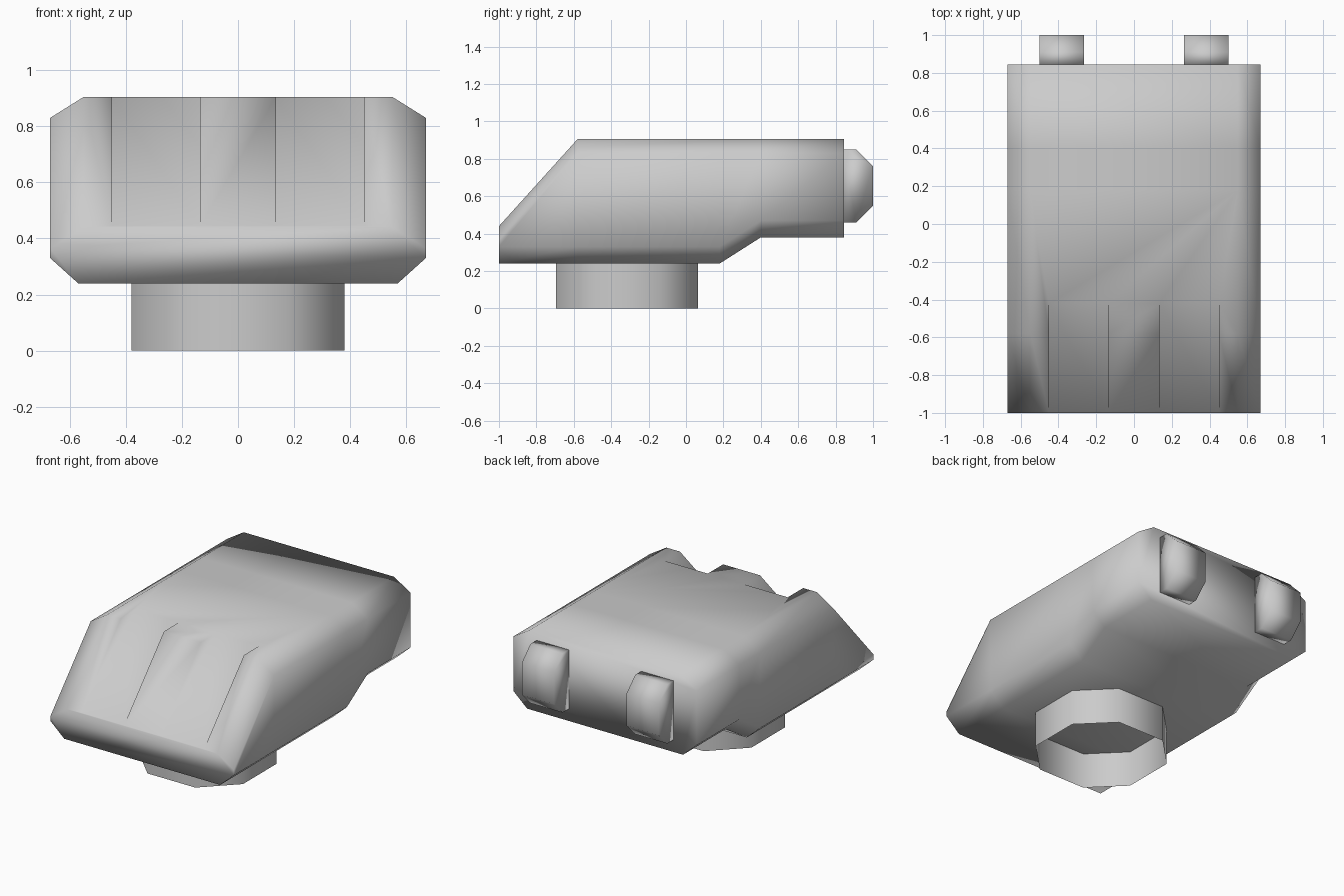
import bpy, bmesh

if "Cube" in bpy.data.objects:
    bpy.data.objects.remove(bpy.data.objects["Cube"])


def make(name, loops, cap=True):
    """Skin a run of matching closed loops into one smooth-shaded object."""
    bm = bmesh.new()
    rings = [[bm.verts.new(p) for p in loop] for loop in loops]
    n = len(rings[0])
    for a, b in zip(rings, rings[1:]):
        for i in range(n):
            j = (i + 1) % n
            bm.faces.new((a[i], a[j], b[j], b[i]))
    if cap:
        bm.faces.new(rings[0])
        bm.faces.new(rings[-1])
    bmesh.ops.recalc_face_normals(bm, faces=bm.faces)
    mesh = bpy.data.meshes.new(name)
    bm.to_mesh(mesh)
    bm.free()
    for p in mesh.polygons:
        p.use_smooth = True
    ob = bpy.data.objects.new(name, mesh)
    bpy.context.collection.objects.link(ob)
    return ob


def prism_x(name, profile, x0, x1):
    """Extrude a (y, z) profile along x."""
    return make(name, [[(x, y, z) for y, z in profile] for x in (x0, x1)])


# Main body: chamfered cross-section lofted along y (y, bottom z, top z)
def section(y, zb, zt):
    half = [(0.57, zb), (0.67, zb + 0.09), (0.67, zt - 0.075), (0.55, zt)]
    pts = half + [(-x, z) for x, z in reversed(half)]
    return [(x, y, z) for x, z in pts]


stations = [(-1, 0.24, 0.44), (-0.58, 0.24, 0.905), (0.18, 0.24, 0.905),
            (0.40, 0.38, 0.905), (0.845, 0.38, 0.905)]
body = make("body", [section(*s) for s in stations])

# Two wedge grooves cut in the sloping front
groove = [(-1.0, 0.441), (-0.42, 0.905), (-0.37, 0.945), (-0.37, 1.2),
          (-1.2, 1.2), (-1.2, 0.441)]
cutters = []
for s in (-1, 1):
    cutter = prism_x("groove_cutter", groove, s * 0.135, s * 0.45)
    cutter.hide_render = True
    mod = body.modifiers.new("groove", 'BOOLEAN')
    mod.operation = 'DIFFERENCE'
    mod.solver = 'EXACT'
    mod.object = cutter
    cutters.append(cutter)
bpy.context.view_layer.objects.active = body
body.select_set(True)
for mod in list(body.modifiers):
    bpy.ops.object.modifier_apply(modifier=mod.name)
for cutter in cutters:
    bpy.data.objects.remove(cutter)

# Rear pegs
peg = [(0.84, 0.46), (0.91, 0.46), (1.0, 0.55), (1.0, 0.76),
       (0.91, 0.85), (0.84, 0.85)]
for s, side in ((-1, "left"), (1, "right")):
    prism_x("rear_peg_" + side, peg, s * 0.265, s * 0.50)

# Open eight-sided collar underneath
a, b, cy = 0.38, 0.175, -0.315
octagon = [(a, -b), (a, b), (b, a), (-b, a), (-a, b), (-a, -b), (-b, -a), (b, -a)]
make("collar", [[(x, y + cy, z) for x, y in octagon] for z in (0, 0.24)], cap=False)
